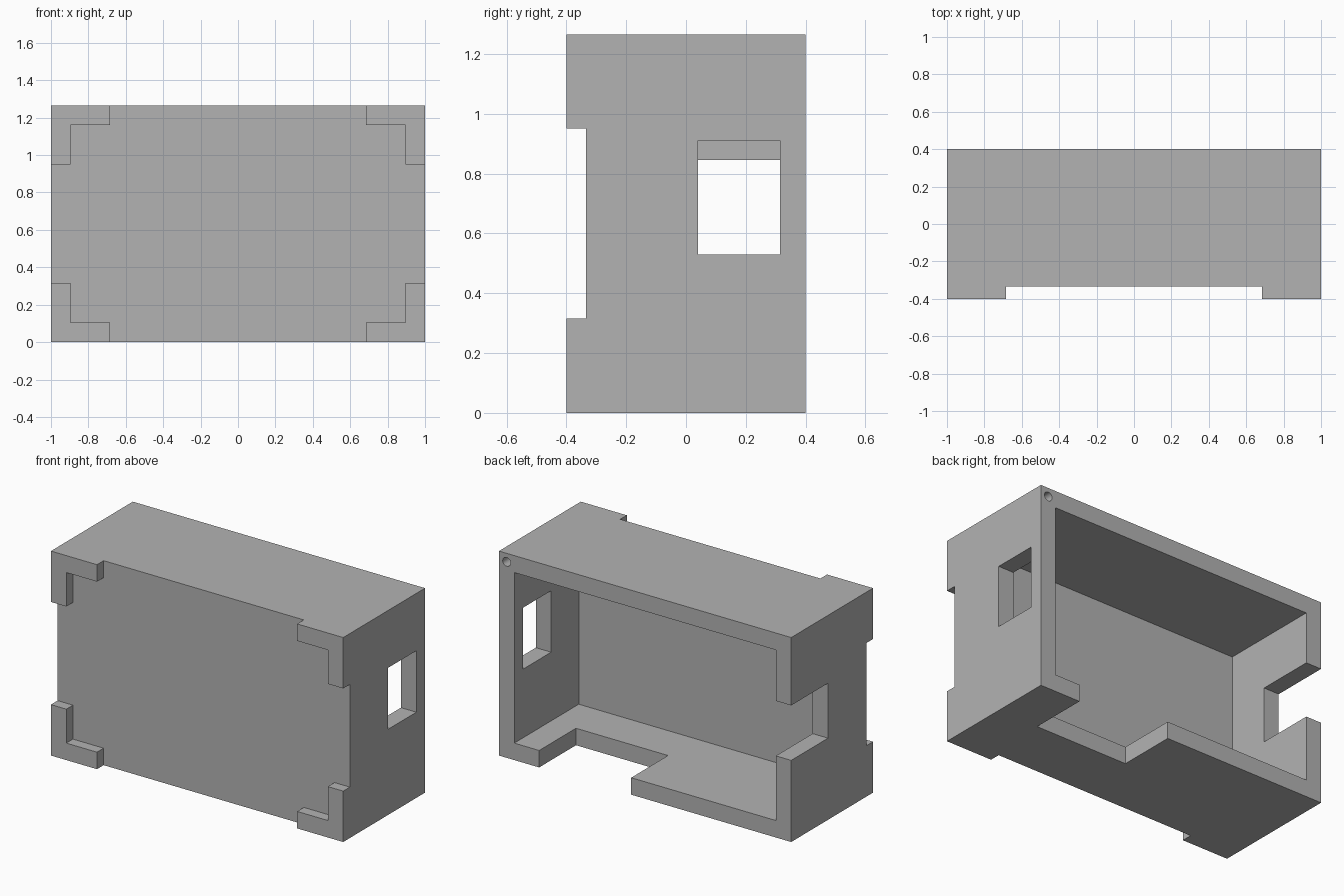
import bpy, bmesh, math
from mathutils import Vector

old = bpy.data.objects.get("Cube")
if old:
    bpy.data.objects.remove(old, do_unlink=True)

HEIGHT, WALL = 1.265, 0.105
MID = HEIGHT / 2
BACK, FRONT, PLATE = 0.4, -0.4, -0.335   # rear rim, bracket face, front plate
OVER = 0.1                               # cutter overshoot

grey = bpy.data.materials.new("plain grey")
grey.use_nodes = True
grey.diffuse_color = (0.45, 0.45, 0.45, 1)
grey.node_tree.nodes["Principled BSDF"].inputs["Base Color"].default_value = (0.45, 0.45, 0.45, 1)


def add_object(name, bm):
    bmesh.ops.recalc_face_normals(bm, faces=bm.faces)
    mesh = bpy.data.meshes.new(name)
    bm.to_mesh(mesh)
    bm.free()
    mesh.materials.append(grey)
    obj = bpy.data.objects.new(name, mesh)
    bpy.context.collection.objects.link(obj)
    return obj


def prism(name, outline, y0, y1):
    """Extrude an x-z outline along y."""
    bm = bmesh.new()
    face = bm.faces.new([bm.verts.new((x, y0, z)) for x, z in outline])
    new = bmesh.ops.extrude_face_region(bm, geom=[face])["geom"]
    bmesh.ops.translate(bm, vec=(0, y1 - y0, 0),
                        verts=[v for v in new if isinstance(v, bmesh.types.BMVert)])
    return add_object(name, bm)


def box(name, x0, x1, y0, y1, z0, z1):
    return prism(name, [(x0, z0), (x1, z0), (x1, z1), (x0, z1)], y0, y1)


def carve(target, cutter):
    mod = target.modifiers.new("cut", 'BOOLEAN')
    mod.operation, mod.solver, mod.object = 'DIFFERENCE', 'EXACT', cutter
    bpy.context.view_layer.update()
    graph = bpy.context.evaluated_depsgraph_get()
    mesh = bpy.data.meshes.new_from_object(target.evaluated_get(graph))
    target.modifiers.clear()
    target.data = mesh
    bpy.data.objects.remove(cutter, do_unlink=True)


# Solid block
case = box("open_back_case", -1, 1, FRONT, BACK, 0, HEIGHT)

# Front recess: a stepped cross that leaves an L bracket at each corner
quarter = [(1 + OVER, MID - 0.315), (1 - WALL, MID - 0.315), (1 - WALL, MID - WALL),
           (0.685, MID - WALL), (0.685, MID + OVER)]
quarter = [(x, MID + dz) for x, dz in quarter]
mirror = lambda pts, sx, sz: [(sx * x, MID + sz * (z - MID)) for x, z in pts]
cross = (quarter + mirror(quarter, -1, 1)[::-1]
         + mirror(quarter, -1, -1) + mirror(quarter, 1, -1)[::-1])
carve(case, prism("bracket_cutter", cross, FRONT - OVER, PLATE))

# Rear cavity
carve(case, box("cavity_cutter", WALL - 1, 1 - WALL, PLATE + WALL, BACK + OVER,
                WALL, HEIGHT - WALL))

# Window in one side wall, notches in the other side wall and the bottom wall
carve(case, box("window_cutter", 0.8, 1 + OVER, 0.04, 0.315, 0.53, 0.91))
carve(case, box("side_notch_cutter", -1 - OVER, -0.8, 0.04, BACK + OVER, 0.505, 0.845))
carve(case, box("bottom_notch_cutter", 0.095, 0.725, 0.04, BACK + OVER, -OVER, 0.2))

# Small round hole in one rear corner
ring = [(1 - WALL / 2 + 0.027 * math.cos(a * math.tau / 32),
         HEIGHT - WALL / 2 + 0.027 * math.sin(a * math.tau / 32)) for a in range(32)]
carve(case, prism("hole_cutter", ring, 0.1, BACK + OVER))

# Merge coplanar faces and keep edges crisp
bm = bmesh.new()
bm.from_mesh(case.data)
bmesh.ops.remove_doubles(bm, verts=bm.verts, dist=0.0001)
bmesh.ops.dissolve_limit(bm, angle_limit=0.01, verts=bm.verts, edges=bm.edges)
bm.to_mesh(case.data)
bm.free()
case.data.name = "open_back_case"
bpy.ops.object.select_all(action='DESELECT')
case.select_set(True)
bpy.context.view_layer.objects.active = case
bpy.ops.object.shade_smooth_by_angle(angle=math.radians(30))
